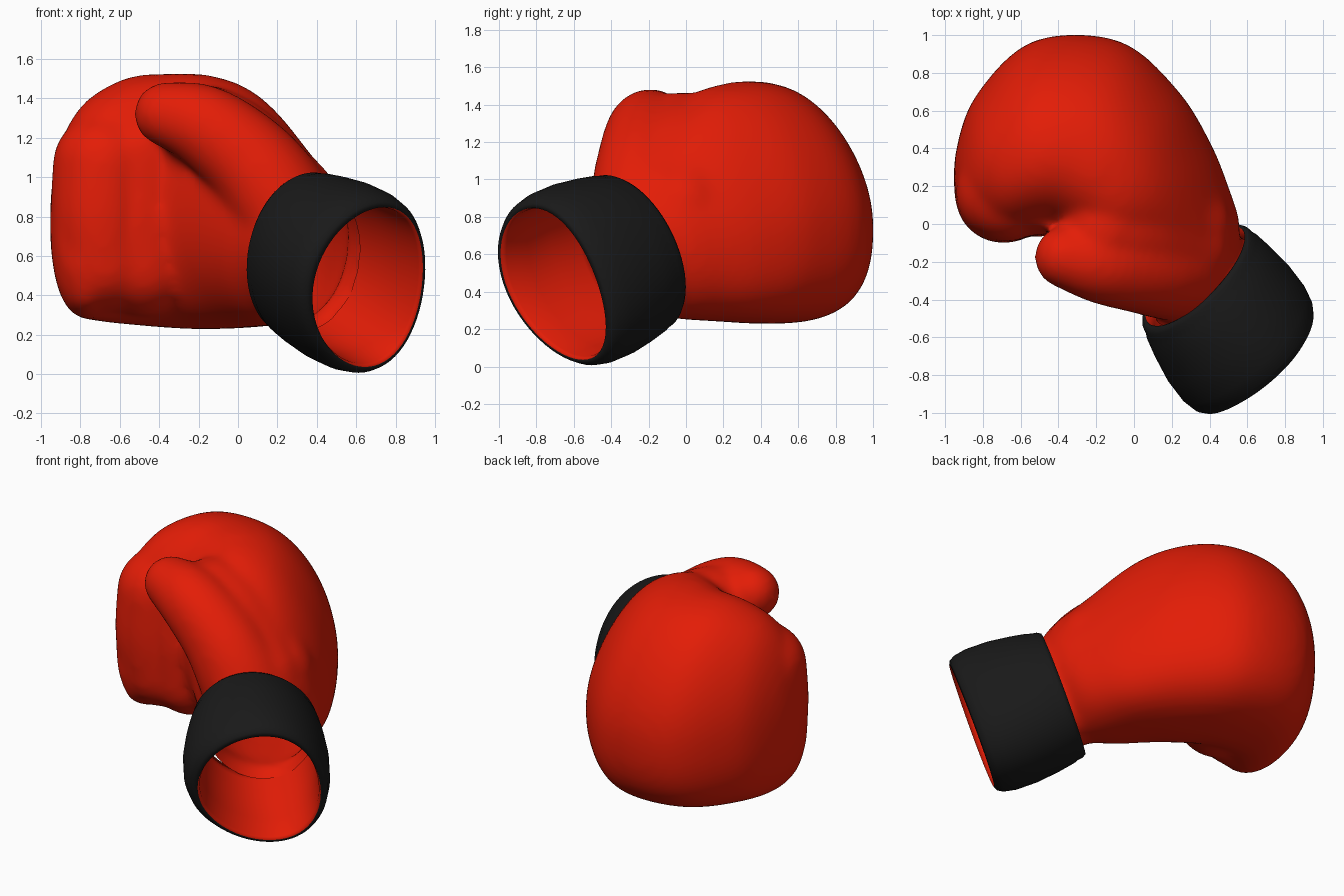
import bpy, bmesh, math
from mathutils import Vector

if "Cube" in bpy.data.objects:
    bpy.data.objects.remove(bpy.data.objects["Cube"])


def material(name, rgb):
    m = bpy.data.materials.new(name)
    m.diffuse_color = (*rgb, 1)
    m.use_nodes = True
    m.node_tree.nodes["Principled BSDF"].inputs["Base Color"].default_value = m.diffuse_color
    return m


RED = material("red leather", (0.77, 0.012, 0.002))
BLACK = material("black band", (0.010, 0.010, 0.010))

# Cuff frame: opening centre, axis towards the hand, unit width and height
OPEN = Vector((0.65, -0.71, 0.445))
AXIS = Vector((-0.32, 0.42, 0.165))
WIDE = Vector((0.28, 0.25, 0.0)).normalized()
TALL = Vector((0.05, -0.135, 0.41)).normalized()


def make_object(name, bm, mats):
    bmesh.ops.recalc_face_normals(bm, faces=bm.faces)
    me = bpy.data.meshes.new(name)
    bm.to_mesh(me)
    bm.free()
    for m in mats:
        me.materials.append(m)
    ob = bpy.data.objects.new(name, me)
    bpy.context.collection.objects.link(ob)
    bpy.context.view_layer.objects.active = ob
    ob.select_set(True)
    return ob


def skin(bm, rings, closed=False):
    """Join rings of points with quads; return the faces of each band."""
    vs = [[bm.verts.new(p) for p in r] for r in rings]
    n, bands = len(vs[0]), []
    for i in range(len(vs) if closed else len(vs) - 1):
        a, b = vs[i], vs[(i + 1) % len(vs)]
        bands.append([bm.faces.new((a[j], a[(j + 1) % n], b[(j + 1) % n], b[j]))
                      for j in range(n)])
    if not closed:
        bm.faces.new(vs[0])
        bm.faces.new(vs[-1][::-1])
    return bands


def spline(rows, steps):
    """Catmull-Rom interpolation through rows of numbers."""
    out = []
    for i in range(len(rows) - 1):
        p0, p1, p2 = rows[max(i - 1, 0)], rows[i], rows[i + 1]
        p3 = rows[min(i + 2, len(rows) - 1)]
        for k in range(steps):
            t = k / steps
            out.append([b + 0.5 * t * (c - a + t * (2 * a - 5 * b + 4 * c - d
                        + t * (3 * (b - c) + d - a)))
                        for a, b, c, d in zip(p0, p1, p2, p3)])
    return out + [list(rows[-1])]


# Hand sections: palm side x, y; back side x, y; bottom z, top z; lean, drop
SECTIONS = [
    (0.13, -0.59, 0.65, -0.124, 0.19, 0.97, 1.0, 0.0),
    (0.11, -0.48, 0.56, -0.08, 0.26, 0.96, 1.0, 0.0),
    (0.03, -0.40, 0.555, 0.03, 0.26, 1.06, 0.8, 0.03),
    (-0.10, -0.30, 0.51, 0.17, 0.25, 1.22, 0.5, 0.10),
    (-0.29, -0.12, 0.41, 0.42, 0.24, 1.43, 0.2, 0.18),
    (-0.40, -0.04, 0.23, 0.71, 0.23, 1.50, 0.0, 0.16),
    (-0.46, -0.03, -0.08, 0.97, 0.23, 1.51, 0.0, 0.15),
    (-0.54, -0.04, -0.53, 0.97, 0.25, 1.50, 0.0, 0.13),
    (-0.60, -0.06, -0.83, 0.69, 0.27, 1.43, 0.0, 0.08),
    (-0.64, -0.07, -0.94, 0.40, 0.29, 1.33, 0.0, 0.03),
    (-0.69, -0.08, -0.95, 0.15, 0.36, 1.17, 0.0, 0.0),
    (-0.78, -0.07, -0.91, 0.02, 0.52, 1.00, 0.0, 0.0),
]


def section_ring(s, n=48):
    lx, ly, rx, ry, z0, z1, lean, drop = s
    mid = Vector(((lx + rx) / 2, (ly + ry) / 2, (z0 + z1) / 2))
    half = Vector(((rx - lx) / 2, (ry - ly) / 2, 0))
    up = Vector((0.05 * lean, -0.135 * lean, (z1 - z0) / 2))
    e = 2 / (2.0 + 0.2 * (1 - lean))
    pts = []
    for j in range(n):
        a = 2 * math.pi * j / n
        c = math.copysign(abs(math.cos(a)) ** e, math.cos(a))
        w = math.copysign(abs(math.sin(a)) ** e, math.sin(a))
        p = mid + half * c + up * w
        p.z -= drop * (max(c, 0) ** 2 + 0.8 * c * max(w, 0))
        pts.append(p)
    return pts


# Glove: curled hand loft, tapering thumb, joining web and rounded finger pad
bm = bmesh.new()
skin(bm, [section_ring(s) for s in spline(SECTIONS, 5)])
THUMB = [(-0.365, -0.175, 1.32, 0.165), (-0.17, -0.215, 1.26, 0.21),
         (0.05, -0.24, 1.09, 0.24), (0.20, -0.25, 0.89, 0.265),
         (0.30, -0.24, 0.68, 0.27)]
WEB = [(-0.16, -0.03, 1.235, 0.235), (0.01, -0.06, 1.13, 0.245),
       (0.24, -0.13, 0.85, 0.28)]
BACK = [(-0.08, 0.12, 1.21, 0.25), (0.06, 0.08, 1.08, 0.25),
        (0.25, -0.03, 0.84, 0.275)]
PAD = [(-0.68, 0.17, 1.06, 0.265), (-0.69, 0.155, 0.80, 0.26),
       (-0.67, 0.18, 0.57, 0.26)]
PALM_PAD = [(-0.50, 0.20, 1.10, 0.26), (-0.50, 0.19, 0.80, 0.26),
            (-0.48, 0.21, 0.55, 0.26)]
for path in (THUMB, WEB, BACK, PAD, PALM_PAD):
    for x, y, z, r in spline(path, 7):
        made = bmesh.ops.create_icosphere(bm, subdivisions=3, radius=r)
        bmesh.ops.translate(bm, verts=made["verts"], vec=(x, y, z))
glove = make_object("glove", bm, [RED])
rm = glove.modifiers.new("fuse", "REMESH")
rm.mode, rm.voxel_size = "VOXEL", 0.022
sm = glove.modifiers.new("soften", "SMOOTH")
sm.factor, sm.iterations = 0.5, 22
for name in ("fuse", "soften"):
    bpy.ops.object.modifier_apply(modifier=name)

# Open the flared wrist inside the cuff
bm = bmesh.new()
bm.from_mesh(glove.data)
bmesh.ops.bisect_plane(bm, geom=bm.verts[:] + bm.edges[:] + bm.faces[:],
                       plane_co=OPEN + AXIS * 0.92, plane_no=AXIS,
                       clear_inner=True)
for f in bm.faces:
    f.smooth = True
bm.to_mesh(glove.data)
bm.free()

# Cuff: position along the axis and thickness offset; black outside, red lining
OUTER = [(1.03, -0.025), (1.03, -0.01), (0.99, 0.005), (0.93, 0.01), (0.88, 0.02),
         (0.7, 0.038), (0.45, 0.055), (0.2, 0.055), (0.06, 0.04),
         (0.0, 0.02), (-0.02, -0.005)]
LINING = [(0.03, -0.015), (0.3, -0.02), (0.6, -0.02), (0.9, -0.03)]


def cuff_ring(t, off, n=64):
    c = OPEN + AXIS * t
    pts = []
    for j in range(n):
        a = 2 * math.pi * j / n
        o = off * (1 + 0.3 * max(-math.cos(a), 0))
        skew = 0.05 * (1 - t) * math.sin(a) ** 2
        pts.append(c + WIDE * ((0.375 + o) * math.cos(a) + skew)
                   + TALL * (0.435 + off) * math.sin(a))
    return pts


bm = bmesh.new()
bands = skin(bm, [cuff_ring(t, o) for t, o in OUTER + LINING], closed=True)
for i, band in enumerate(bands):
    for f in band:
        f.smooth = True
        f.material_index = 0 if i < len(OUTER) - 1 else 1
make_object("cuff", bm, [BLACK, RED])
